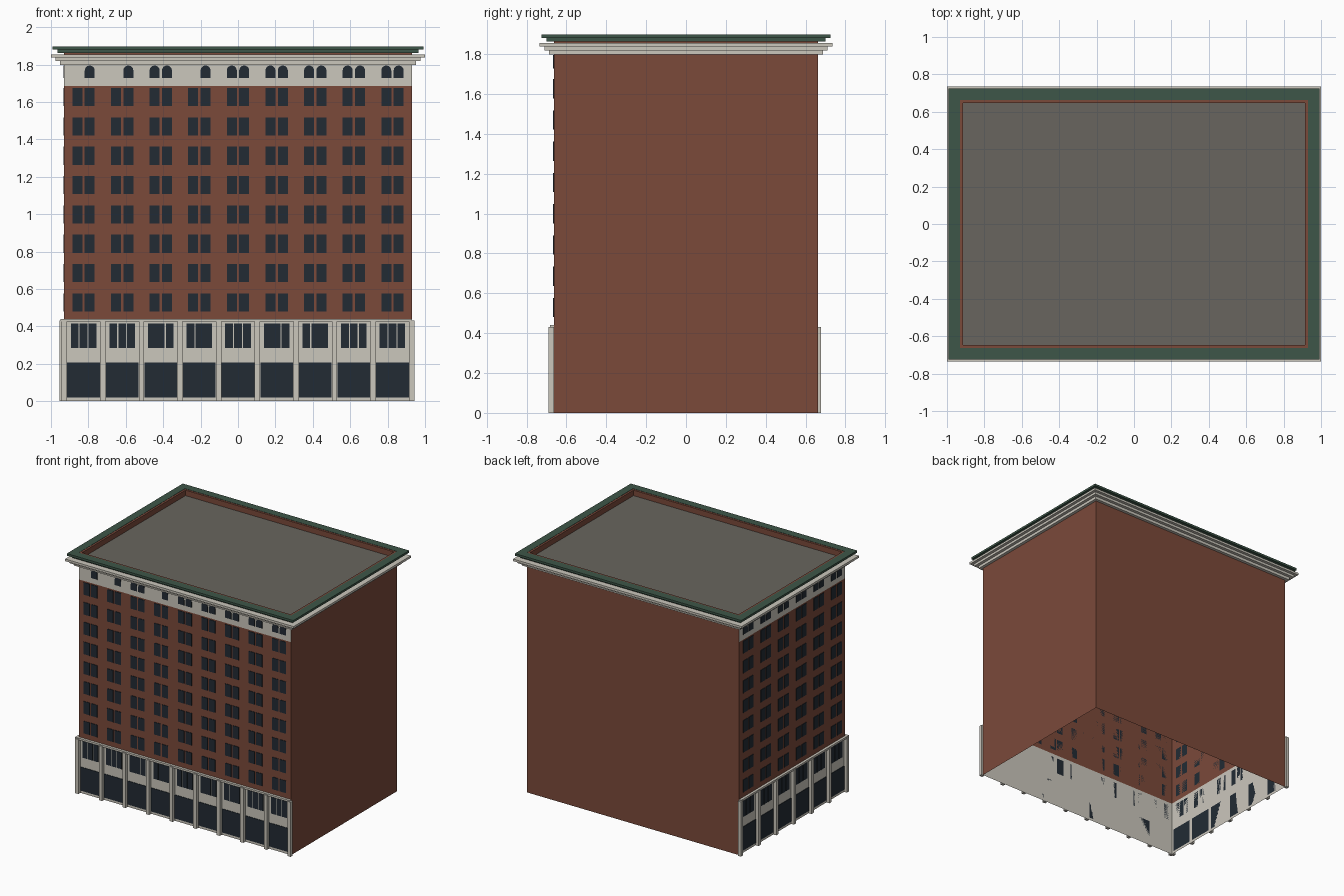
import bpy, bmesh, math

cube = bpy.data.objects.get("Cube")
if cube:
    bpy.data.objects.remove(cube, do_unlink=True)


def material(name, rgb):
    m = bpy.data.materials.new(name)
    m.use_nodes = True
    m.diffuse_color = (*rgb, 1)
    m.node_tree.nodes["Principled BSDF"].inputs["Base Color"].default_value = (*rgb, 1)
    return m


brick = material("red_brick", (0.198, 0.067, 0.042))
stone = material("cream_stone", (0.597, 0.571, 0.503))
glass = material("dark_glass", (0.016, 0.024, 0.034))
copper = material("green_copper", (0.048, 0.093, 0.065))
gravel = material("grey_roof", (0.138, 0.130, 0.112))

HX, HY = 0.929, 0.663                 # half size of the walls
BASE, FRIEZE, EAVES, ROOF, TOP = 0.44, 1.685, 1.797, 1.852, 1.897


def finish(name, bm, *mats):
    bmesh.ops.recalc_face_normals(bm, faces=bm.faces)
    me = bpy.data.meshes.new(name)
    bm.to_mesh(me)
    bm.free()
    for m in mats:
        me.materials.append(m)
    ob = bpy.data.objects.new(name, me)
    bpy.context.collection.objects.link(ob)
    return ob


def rect(hx, hy, z):
    return [(-hx, -hy, z), (hx, -hy, z), (hx, hy, z), (-hx, hy, z)]


def ring(name, outer, inner, z0, z1, mat):
    """Rectangular frame around the building; offsets are from the wall face."""
    bm = bmesh.new()
    loops = [[bm.verts.new(p) for p in rect(HX + o, HY + o, z)]
             for o, z in ((outer, z0), (outer, z1), (inner, z1), (inner, z0))]
    for a, b in zip(loops, loops[1:] + loops[:1]):
        for i in range(4):
            j = (i + 1) % 4
            bm.faces.new((a[i], a[j], b[j], b[i]))
    return finish(name, bm, mat)


# Hollow walls: the two street sides carry a stone base and frieze
bm = bmesh.new()
levels = [[bm.verts.new(p) for p in rect(HX, HY, z)]
          for z in (0, BASE, FRIEZE, EAVES, ROOF)]
for k, (a, b) in enumerate(zip(levels, levels[1:])):
    for i in range(4):
        j = (i + 1) % 4
        f = bm.faces.new((a[i], a[j], b[j], b[i]))
        f.material_index = int(i in (0, 3) and k in (0, 2))
finish("walls", bm, brick, stone)

# Roof deck inside the parapet
bm = bmesh.new()
bm.faces.new([bm.verts.new(p) for p in rect(HX - 0.001, HY - 0.001, ROOF)])
finish("roof_deck", bm, gravel)

# Parapet, stepped cornice and coping
ring("parapet", 0, -0.016, ROOF, TOP - 0.002, brick)
ring("cornice_lower", 0.024, 0, EAVES, 1.819, stone)
ring("cornice_middle", 0.048, 0, 1.819, 1.838, stone)
ring("cornice_upper", 0.071, 0, 1.838, 1.855, stone)
ring("coping_lower", 0.036, 0, 1.862, 1.88, copper)
ring("coping_upper", 0.062, 0, 1.88, TOP, copper)


class Facade:
    """Places parts by distance along the wall, height and depth outwards."""

    def __init__(self, side, half, bays, missing_arches, wide_panes):
        self.side, self.half, self.bays = side, half, bays
        self.missing, self.wide = missing_arches, wide_panes
        self.bay = 2 * half / bays

    def point(self, u, z, d):
        return (u, -HY - d, z) if self.side == "front" else (-HX - d, u, z)

    def prism(self, bm, outline, depth):
        back = [bm.verts.new(self.point(u, z, 0)) for u, z in outline]
        face = [bm.verts.new(self.point(u, z, depth)) for u, z in outline]
        bm.faces.new(back)
        bm.faces.new(face)
        for i in range(len(outline)):
            j = (i + 1) % len(outline)
            bm.faces.new((back[i], back[j], face[j], face[i]))

    def block(self, bm, u0, u1, z0, z1, depth):
        self.prism(bm, [(u0, z0), (u1, z0), (u1, z1), (u0, z1)], depth)

    def arch(self, bm, u, z0, z1, r, depth):
        curve = [(u + r * math.cos(math.pi * k / 8), z1 - r + r * math.sin(math.pi * k / 8))
                 for k in range(9)]
        self.prism(bm, [(u - r, z0), (u + r, z0)] + curve, depth)

    def centres(self):
        return [-self.half + (i + 0.5) * self.bay for i in range(self.bays)]

    def build(self):
        side = self.side
        # Pilasters and the band over the base
        bm = bmesh.new()
        for i in range(self.bays + 1):
            u = -self.half + i * self.bay
            self.block(bm, u - 0.014, u + 0.014, 0, 0.432, 0.026)
        finish(side + "_pilasters", bm, stone)
        bm = bmesh.new()
        self.block(bm, -self.half - 0.02, self.half, 0.425, BASE, 0.02)
        finish(side + "_base_band", bm, stone)

        # Shop windows and the paned windows above them
        shops, panes = bmesh.new(), bmesh.new()
        for i, c in enumerate(self.centres()):
            w = self.bay / 2 - 0.016
            self.block(shops, c - w, c + w, 0.02, 0.207, 0.004)
            w = self.bay * 0.345
            cuts = [-w, -w / 3, w / 3, w]
            if i in self.wide:
                cuts.pop(self.wide[i])
            for a, b in zip(cuts, cuts[1:]):
                self.block(panes, c + a + 0.003, c + b - 0.003, 0.285, 0.415, 0.004)
        finish(side + "_shop_windows", shops, glass)
        finish(side + "_paned_windows", panes, glass)

        # Paired windows on each floor, with arched ones in the frieze
        floors, arches = bmesh.new(), bmesh.new()
        r, off = self.bay * 0.13, self.bay * 0.16
        for i, c in enumerate(self.centres()):
            for s in (-1, 1):
                u = c + s * off
                for k in range(8):
                    z = 0.48 + k * 0.1568
                    self.block(floors, u - r, u + r, z, z + 0.097, 0.004)
                if s > 0 or i not in self.missing:
                    self.arch(arches, u, 1.727, 1.795, r, 0.004)
        finish(side + "_floor_windows", floors, glass)
        finish(side + "_arched_windows", arches, glass)


# Two street fronts; the other two walls stay blank
Facade("front", HX, 9, {0, 1, 3}, {2: 1, 3: 2, 5: 1, 6: 2}).build()
Facade("side", HY, 6, set(), {}).build()
